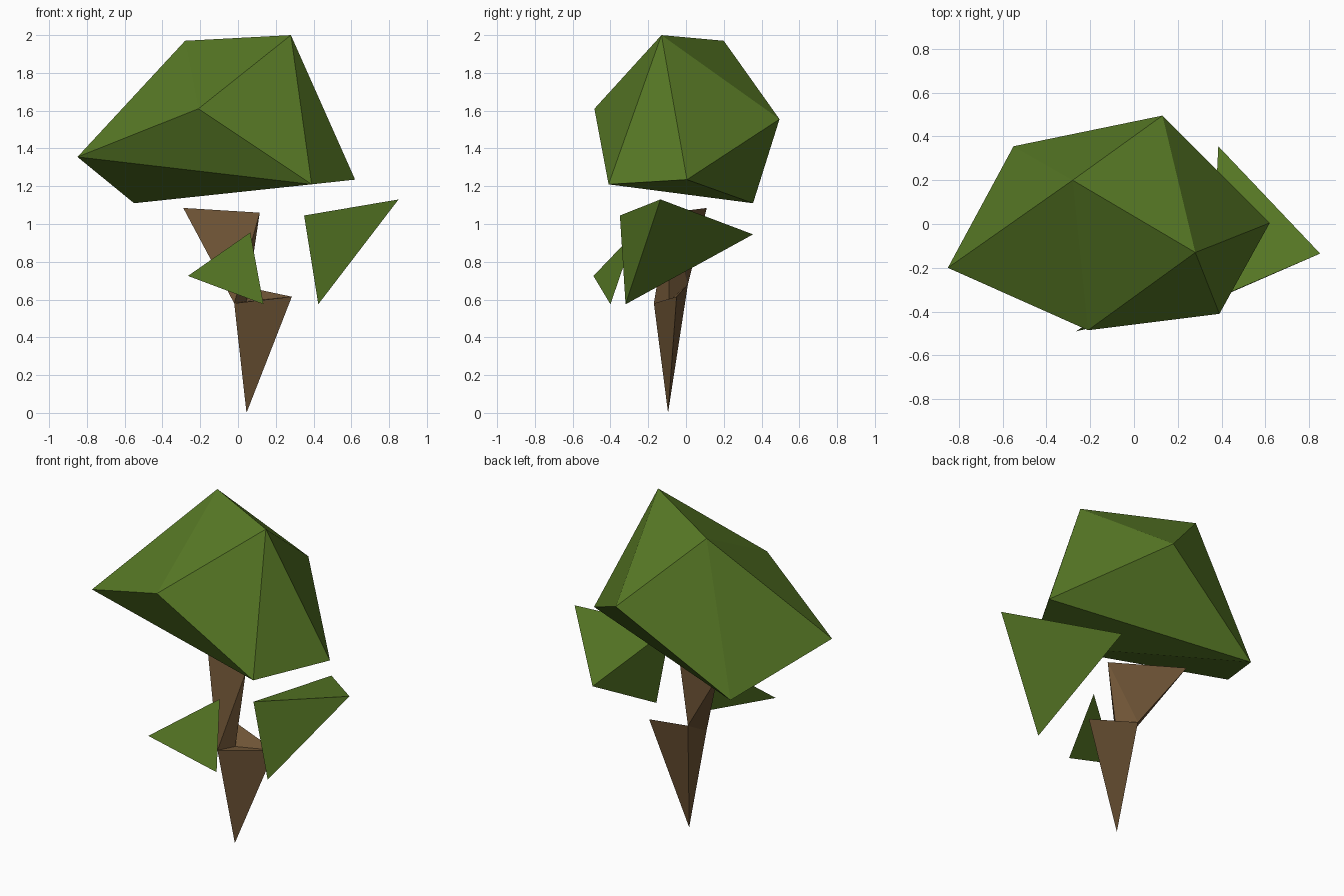
import bpy, bmesh

if "Cube" in bpy.data.objects:
    bpy.data.objects.remove(bpy.data.objects["Cube"])


def material(name, rgb):
    m = bpy.data.materials.new(name)
    m.diffuse_color = (*rgb, 1.0)
    m.use_nodes = True
    m.node_tree.nodes["Principled BSDF"].inputs["Base Color"].default_value = m.diffuse_color
    return m


leaf = material("leaf_green", (0.098, 0.195, 0.019))
bark = material("bark_brown", (0.155, 0.088, 0.036))


def faceted(name, points, mat, faces=None):
    """Flat-shaded solid: given faces, or the convex hull of the points."""
    bm = bmesh.new()
    vs = [bm.verts.new(p) for p in points]
    if faces:
        for f in faces:
            bm.faces.new([vs[i] for i in f])
    else:
        bmesh.ops.convex_hull(bm, input=vs)
    bmesh.ops.recalc_face_normals(bm, faces=bm.faces)
    me = bpy.data.meshes.new(name)
    bm.to_mesh(me)
    bm.free()
    me.materials.append(mat)
    ob = bpy.data.objects.new(name, me)
    bpy.context.collection.objects.link(ob)
    return ob


# Main crown
faceted("crown", [(-0.28, 0.20, 1.97), (0.28, -0.13, 2.0), (-0.85, -0.20, 1.355),
                  (-0.21, -0.485, 1.61), (0.39, -0.41, 1.21), (0.62, 0.005, 1.235),
                  (-0.55, 0.355, 1.11), (0.13, 0.495, 1.555)], leaf)

# Leaf clump on the right
faceted("right_leaf_clump", [(0.35, -0.35, 1.045), (0.85, -0.135, 1.13),
                             (0.425, -0.32, 0.575), (0.385, 0.355, 0.945)], leaf)

# Single flat leaf at the front (wound to face the front)
front = faceted("front_leaf", [(-0.265, -0.49, 0.725), (0.135, -0.40, 0.575),
                               (0.065, -0.27, 0.955)], leaf, [(0, 1, 2)])
if front.data.polygons[0].normal.y > 0:
    front.data.flip_normals()

# Trunk: pointed foot (0), side stub (1), waist (2, 3, 4), two top corners (5, 6)
faceted("trunk", [(0.045, -0.095, 0.01), (0.285, -0.05, 0.615),
                  (-0.02, -0.17, 0.58), (-0.02, 0.01, 0.68), (0.045, -0.09, 0.59),
                  (-0.29, 0.11, 1.085), (0.115, -0.09, 1.06)], bark,
        [(0, 1, 2), (0, 3, 1), (0, 2, 3), (2, 1, 4), (1, 3, 4),
         (2, 6, 5), (2, 4, 6), (4, 3, 6), (3, 5, 6), (2, 5, 3)])

# Rest the foot on the ground
for ob in bpy.context.collection.objects:
    if ob.name == "trunk":
        ob.data.vertices[0].co.z = 0.0
